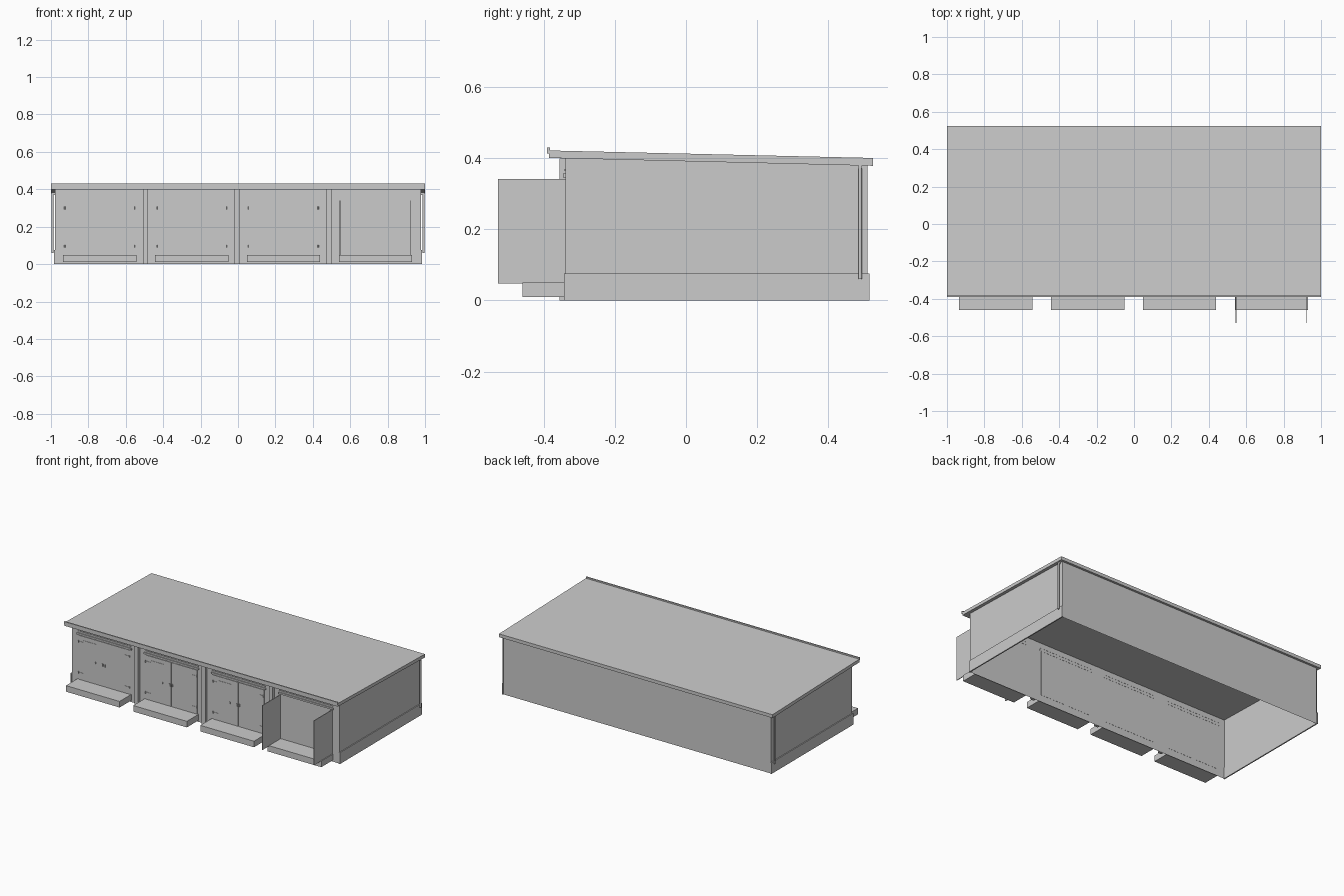
import bpy, bmesh
from mathutils import Matrix

if "Cube" in bpy.data.objects:
    bpy.data.objects.remove(bpy.data.objects["Cube"])


def finish(name, bm):
    mesh = bpy.data.meshes.new(name)
    bmesh.ops.recalc_face_normals(bm, faces=bm.faces)
    bm.to_mesh(mesh)
    bm.free()
    ob = bpy.data.objects.new(name, mesh)
    bpy.context.collection.objects.link(ob)
    return ob


def box(name, x, y, z):
    bm = bmesh.new()
    bmesh.ops.create_cube(bm, size=1)
    for v in bm.verts:
        v.co = [a[0] if c < 0 else a[1] for c, a in zip(v.co, (x, y, z))]
    return finish(name, bm)


def extrude_x(name, profile, x0, x1):
    bm = bmesh.new()
    a = [bm.verts.new((x0, y, z)) for y, z in profile]
    f = bm.faces.new(a)
    r = bmesh.ops.extrude_face_region(bm, geom=[f])
    for v in r["geom"]:
        if isinstance(v, bmesh.types.BMVert):
            v.co.x = x1
    return finish(name, bm)


def cylinder(name, loc, r, depth):
    bm = bmesh.new()
    bmesh.ops.create_cone(bm, cap_ends=True, segments=12, radius1=r, radius2=r,
                          depth=depth, matrix=Matrix.Translation(loc))
    return finish(name, bm)


# hollow wall shell: open below, top following the roof slope
FRONT, BACK, SIDE = -0.338, 0.51, 0.979
bm = bmesh.new()
corners = [(-SIDE, FRONT), (SIDE, FRONT), (SIDE, BACK), (-SIDE, BACK)]
low = [bm.verts.new((x, y, 0)) for x, y in corners]
top = [bm.verts.new((x, y, 0.399 if y < 0 else 0.379)) for x, y in corners]
for i in range(4):
    j = (i + 1) % 4
    bm.faces.new((low[i], low[j], top[j], top[i]))
finish("wall_shell", bm)

# sloping roof slab with raised front lip
extrude_x("roof", [(-0.385, 0.4), (-0.34, 0.399), (0.525, 0.378), (0.525, 0.4),
                   (-0.382, 0.421), (-0.382, 0.43), (-0.39, 0.43), (-0.39, 0.412),
                   (-0.385, 0.412)], -1, 1)

# side plinths and downpipes
for s, side in ((-1, "left"), (1, "right")):
    box(side + "_plinth", sorted((s * 0.977, s * 0.985)), (-0.343, 0.515), (0, 0.075))
    cylinder(side + "_downpipe", (s * 0.992, 0.489, 0.22), 0.005, 0.32)
    box(side + "_pipe_bend", sorted((s * 0.978, s * 0.997)), (0.484, 0.494), (0.37, 0.392))

# pilasters between bays
for x in (-0.495, -0.004, 0.488):
    box("pilaster", (x - 0.014, x + 0.014), (-0.355, -0.337), (0, 0.399))

# garage bays
ZB, ZT = 0.047, 0.341
for i, cx in enumerate((-0.74, -0.248, 0.243, 0.735)):
    box("step", (cx - 0.196, cx + 0.196), (-0.46, FRONT), (0.01, 0.05))
    box("lintel", (cx - 0.2, cx + 0.2), (-0.345, -0.337), (0.345, 0.356))
    box("lintel_trim", (cx - 0.195, cx + 0.195), (-0.342, -0.337), (0.364, 0.369))
    for s in (-1, 1):
        if i == 3:  # open leaves
            box("open_door", sorted((cx + s * 0.186, cx + s * 0.191)), (-0.528, -0.338), (ZB, ZT))
            continue
        box("door_leaf", sorted((cx + s * 0.002, cx + s * 0.188)), (-0.342, -0.337), (ZB, ZT))
        box("handle", sorted((cx + s * 0.006, cx + s * 0.012)), (-0.348, -0.341), (0.183, 0.2))
        for z in (0.095, 0.3):
            cylinder("hinge", (cx + s * 0.186, -0.344, z), 0.003, 0.014)
            box("hinge_strap", sorted((cx + s * 0.15, cx + s * 0.186)), (-0.344, -0.341),
                (z - 0.003, z + 0.003))
    # small access door in the left leaf
    if i < 3:
        box("wicket_door", (cx - 0.15, cx - 0.05), (-0.344, -0.341), (0.075, 0.315))
        box("wicket_handle", (cx - 0.064, cx - 0.058), (-0.349, -0.343), (0.185, 0.198))
